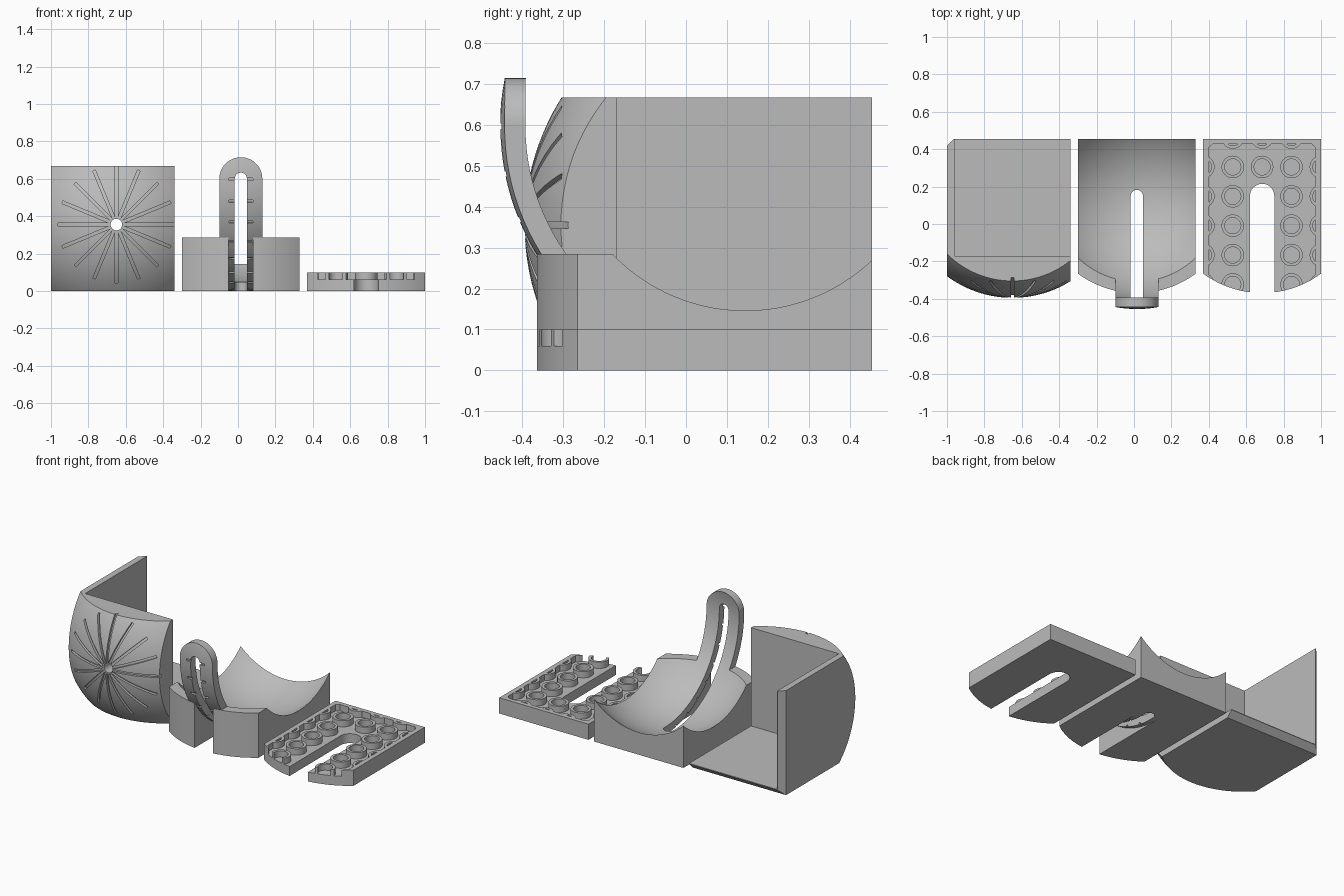
import bpy, bmesh, math
from mathutils import Matrix, Vector

if "Cube" in bpy.data.objects:
    bpy.data.objects.remove(bpy.data.objects["Cube"], do_unlink=True)

grey = bpy.data.materials.new("plain grey")
grey.use_nodes = True
grey.diffuse_color = (0.5, 0.5, 0.5, 1)
grey.node_tree.nodes["Principled BSDF"].inputs["Base Color"].default_value = (0.5, 0.5, 0.5, 1)


def make(name, bm):
    bmesh.ops.recalc_face_normals(bm, faces=bm.faces[:])
    mesh = bpy.data.meshes.new(name)
    bm.to_mesh(mesh)
    bm.free()
    mesh.materials.append(grey)
    obj = bpy.data.objects.new(name, mesh)
    bpy.context.collection.objects.link(obj)
    return obj


def prism(name, points, axis, low, high):
    """Extrude a 2D outline along one axis."""
    place = {"z": lambda a, b, h: (a, b, h),
             "y": lambda a, b, h: (a, h, b),
             "x": lambda a, b, h: (h, a, b)}[axis]
    bm = bmesh.new()
    face = bm.faces.new([bm.verts.new(place(a, b, low)) for a, b in points])
    out = bmesh.ops.extrude_face_region(bm, geom=[face])
    shift = Vector(place(0, 0, high - low))
    bmesh.ops.translate(bm, vec=shift, verts=[v for v in out["geom"] if isinstance(v, bmesh.types.BMVert)])
    return make(name, bm)


def box(name, x0, x1, y0, y1, z0, z1):
    return prism(name, [(x0, y0), (x1, y0), (x1, y1), (x0, y1)], "z", z0, z1)


def ball(name, centre, radius):
    bm = bmesh.new()
    bmesh.ops.create_uvsphere(bm, u_segments=128, v_segments=64, radius=radius,
                              matrix=Matrix.Translation(centre))
    return make(name, bm)


def arc(cx, cy, r, start, end, steps=24):
    angles = [start + (end - start) * i / steps for i in range(steps + 1)]
    return [(cx + r * math.cos(a), cy + r * math.sin(a)) for a in angles]


def arch(cx, cy, r, low):
    """Straight legs closed by a half circle."""
    return [(cx - r, low), (cx + r, low)] + arc(cx, cy, r, 0, math.pi)


def front_arc_outline(cx):
    """Rectangle with a bowed front edge."""
    r, half, cy = 0.53, 0.315, 0.161
    sweep = math.asin(half / r)
    bow = arc(cx, cy, r, -math.pi / 2 - sweep, -math.pi / 2 + sweep, 32)
    return bow + [(cx + half, 0.455), (cx - half, 0.455)]


def combine(obj, tool, operation="DIFFERENCE"):
    """Apply a boolean and discard the tool."""
    mod = obj.modifiers.new("boolean", "BOOLEAN")
    mod.operation, mod.solver, mod.object = operation, "EXACT", tool
    bpy.context.view_layer.update()
    deps = bpy.context.evaluated_depsgraph_get()
    mesh = bpy.data.meshes.new_from_object(obj.evaluated_get(deps))
    obj.modifiers.clear()
    obj.data = mesh
    bpy.data.objects.remove(tool, do_unlink=True)
    return obj


def finish(obj):
    obj.data.materials.clear()
    obj.data.materials.append(grey)
    for other in bpy.context.selected_objects:
        other.select_set(False)
    obj.select_set(True)
    bpy.context.view_layer.objects.active = obj
    bpy.ops.object.shade_smooth_by_angle(angle=math.radians(25))


# Domed corner bracket: floor, one side wall and a solid domed front
dome_x, dome_y, dome_z, dome_r = -0.65, 0.19, 0.355, 0.585
dome = (dome_x, dome_y, dome_z)
bracket = box("domed_bracket", -1, -0.34, -0.5, 0.455, 0, 0.667)
combine(bracket, box("inside", -0.96, 0, -0.17, 1, 0.04, 1))
combine(bracket, ball("dome", dome, dome_r), "INTERSECT")

# Chamfers on the rear edges of the wall and floor
c = 0.036
combine(bracket, prism("wall_chamfer", [(-1.02, 0.455 - c - 0.02), (-1 + c + 0.02, 0.475), (-1.02, 0.475)],
                       "z", -0.1, 0.8))
combine(bracket, prism("floor_chamfer", [(0.455 - c - 0.02, -0.02), (0.475, -0.02), (0.475, c + 0.02)],
                       "x", -1.1, -0.2))

# Star of sixteen shallow grooves and a central hole
count, half_w, reach = 16, 0.0075, 0.313
star_points = []
for i in range(count):
    a = 2 * math.pi * i / count
    for s in (-1, 1):
        star_points.append((dome_x + reach * math.cos(a) - s * half_w * math.sin(a),
                            dome_z + reach * math.sin(a) + s * half_w * math.cos(a)))
    b, inner = a + math.pi / count, half_w / math.sin(math.pi / count)
    star_points.append((dome_x + inner * math.cos(b), dome_z + inner * math.sin(b)))
star = prism("star", star_points, "y", -0.6, -0.2)
combine(star, ball("groove_floor", dome, dome_r - 0.015))
combine(bracket, star)
combine(bracket, prism("hole", arc(dome_x, dome_z, 0.031, 0, 2 * math.pi * 23 / 24, 23), "y", -0.6, 0))
finish(bracket)

# Socket block with a spherical bowl
mid, sock_y, sock_z, outer_r, inner_r = 0.015, 0.145, 0.597, 0.6, 0.55
centre = (mid, sock_y, sock_z)
socket = prism("socket_cradle", front_arc_outline(mid), "z", 0, 0.285)

# Front notch running below the bowl shell
notch = box("notch", mid - 0.065, mid + 0.065, -0.8, 0.15, -0.1, 0.4)
combine(notch, ball("shell_outside", centre, outer_r))
combine(socket, notch)

# Curved upright tongue
tongue = prism("tongue", arch(mid, 0.6, 0.115, 0.25), "y", -0.8, -0.1)
combine(tongue, ball("tongue_outside", centre, outer_r), "INTERSECT")
combine(socket, tongue, "UNION")
combine(socket, ball("bowl", centre, inner_r))

# Long slot through tongue and bowl
combine(socket, prism("upright_slot", arch(mid, 0.6, 0.0325, -0.1), "y", -0.8, 0))
combine(socket, prism("floor_slot", arch(mid, 0.15, 0.0325, -0.8), "z", -0.1, 0.3))

# Indexing ticks across the slot
bm = bmesh.new()
for k in range(8):
    turn = Matrix.Rotation(math.radians(11.25 * k), 4, "X")
    size = Matrix.Diagonal((0.128, 0.04, 0.013, 1))
    bmesh.ops.create_cube(bm, size=1, matrix=Matrix.Translation(centre) @ turn
                          @ Matrix.Translation((0, -outer_r - 0.008, 0)) @ size)
combine(socket, make("ticks", bm))
finish(socket)

# Slotted plate with a rim on three sides
plate_x, pitch = 0.685, 0.157
plate = prism("ring_plate", front_arc_outline(plate_x), "z", 0, 0.1)
combine(plate, box("pocket", plate_x - 0.285, plate_x + 0.285, -0.8, 0.427, 0.06, 0.2))

# Grid of short tubes standing in the pocket
bm = bmesh.new()
n = 32
for i in range(-2, 3):
    for j in range(6):
        cx, cy = plate_x + i * pitch, 0.462 - j * pitch
        if i == 0 and j > 1:
            continue
        loops = []
        for r, z in ((0.06, 0.05), (0.06, 0.1), (0.043, 0.1), (0.043, 0.05)):
            loops.append([bm.verts.new((x, y, z)) for x, y in arc(cx, cy, r, 0, 2 * math.pi * (n - 1) / n, n - 1)])
        for k in range(4):
            a, b = loops[k], loops[(k + 1) % 4]
            for m in range(n):
                bm.faces.new((a[m], a[(m + 1) % n], b[(m + 1) % n], b[m]))
tubes = make("tubes", bm)
combine(tubes, prism("plate_limit", front_arc_outline(plate_x), "z", -0.1, 0.3), "INTERSECT")
combine(plate, tubes, "UNION")
combine(plate, prism("plate_slot", arch(plate_x, 0.15, 0.065, -0.8), "z", -0.1, 0.3))
finish(plate)
